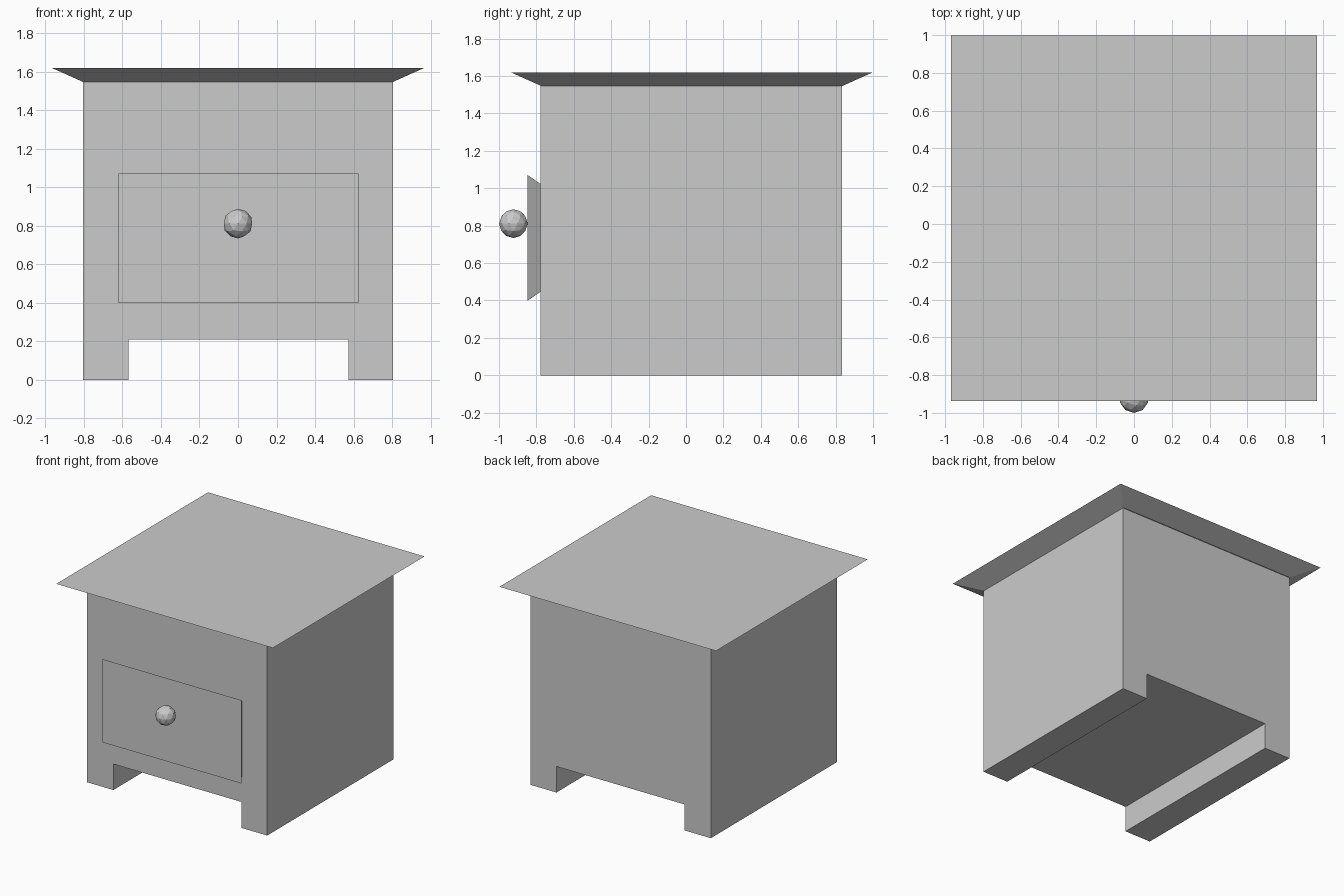
import bpy, bmesh
from mathutils import Vector

if "Cube" in bpy.data.objects:
    bpy.data.objects.remove(bpy.data.objects["Cube"])

CY = 0.028            # depth centre of the cabinet
HALF = 0.805          # half width of the cabinet
FRONT, BACK = CY - HALF, CY + HALF
TOP = 1.547


def make_object(name, bm):
    bmesh.ops.recalc_face_normals(bm, faces=bm.faces)
    mesh = bpy.data.meshes.new(name)
    bm.to_mesh(mesh)
    bm.free()
    obj = bpy.data.objects.new(name, mesh)
    bpy.context.collection.objects.link(obj)
    return obj


def flared_panel(name, centre, u, v, half_u, half_v, flare, direction):
    """Panel that widens along direction; its small end is open where it joins the cabinet."""
    bm = bmesh.new()
    corners = [(-1, -1), (1, -1), (1, 1), (-1, 1)]
    inner = [bm.verts.new(centre + u * a * half_u + v * b * half_v)
             for a, b in corners]
    outer = [bm.verts.new(centre + direction + u * a * (half_u + flare) + v * b * (half_v + flare))
             for a, b in corners]
    bm.faces.new(outer)
    for i in range(4):
        j = (i + 1) % 4
        bm.faces.new((inner[i], inner[j], outer[j], outer[i]))
    obj = make_object(name, bm)
    # an open panel needs its face directions checked against the outward side
    if obj.data.polygons[0].normal.dot(direction) < 0:
        obj.data.flip_normals()
    return obj


X, Y, Z = Vector((1, 0, 0)), Vector((0, 1, 0)), Vector((0, 0, 1))

# Cabinet with runner legs: front profile extruded through the depth
profile = [(-HALF, 0), (-0.57, 0), (-0.57, 0.21), (0.575, 0.21),
           (0.575, 0), (HALF, 0), (HALF, TOP), (-HALF, TOP)]
bm = bmesh.new()
face = bm.faces.new([bm.verts.new((x, FRONT, z)) for x, z in profile])
extruded = bmesh.ops.extrude_face_region(bm, geom=[face], use_keep_orig=True)
bmesh.ops.translate(bm, vec=(0, BACK - FRONT, 0),
                    verts=[g for g in extruded["geom"] if isinstance(g, bmesh.types.BMVert)])
bmesh.ops.recalc_face_normals(bm, faces=bm.faces)
# the top is left open under the table top
bmesh.ops.delete(bm, geom=[f for f in bm.faces if f.calc_center_median().z > TOP - 0.01],
                 context='FACES_ONLY')
make_object("cabinet", bm)

# Flared table top
flared_panel("table_top", Vector((0, CY + 0.003, TOP)), X, Y,
             HALF, HALF, 0.163, Z * 0.073)

# Flared drawer front
flared_panel("drawer_front", Vector((0.003, FRONT, 0.735)), X, Z,
             0.575, 0.288, 0.048, Y * -0.07)

# Faceted knob
bpy.ops.mesh.primitive_ico_sphere_add(subdivisions=2, radius=0.077,
                                      location=(0, -0.923, 0.811))
bpy.context.object.name = "drawer_knob"
